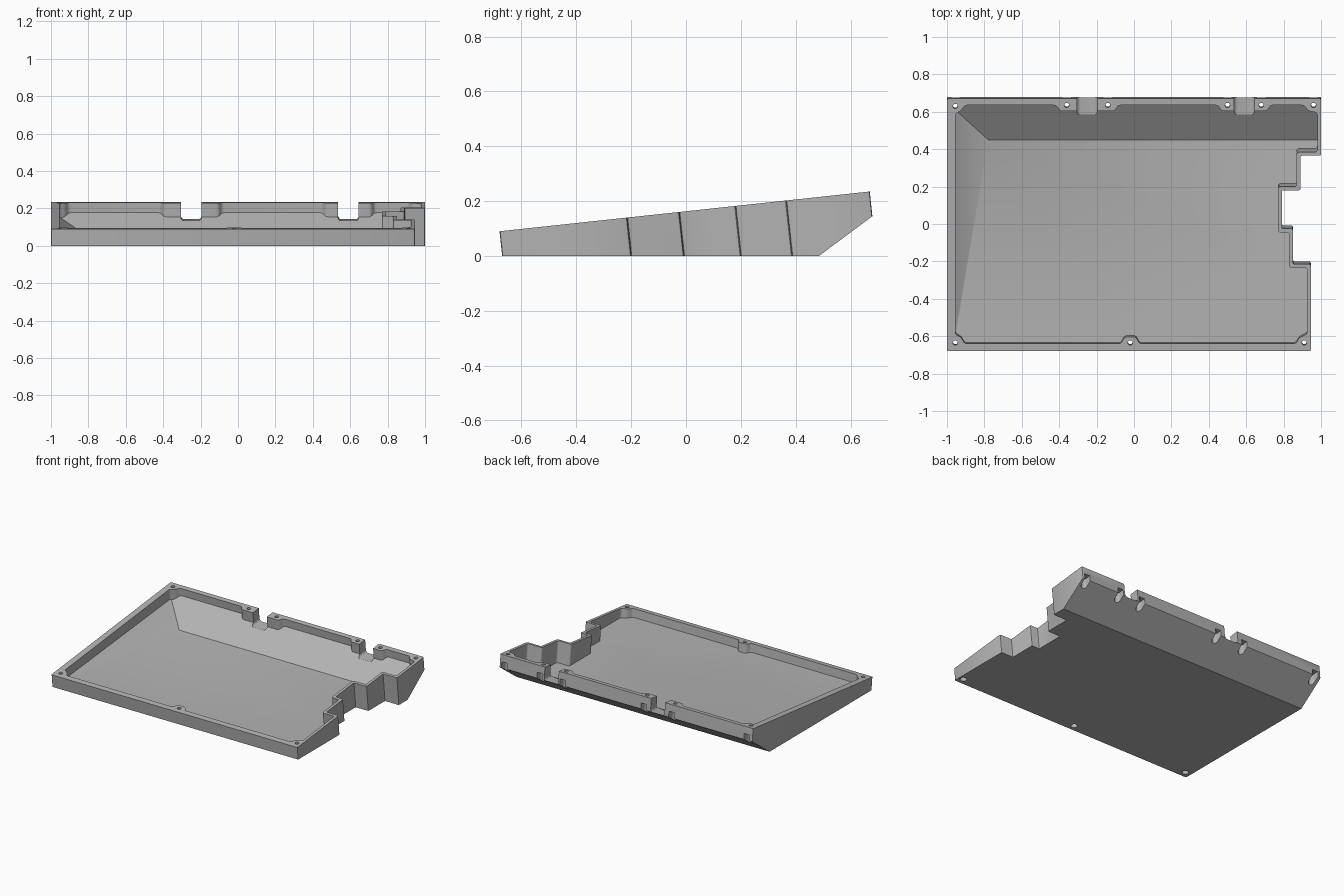
import bpy, bmesh, math
from mathutils import Matrix, Vector

if bpy.data.objects.get("Cube"):
    bpy.data.objects.remove(bpy.data.objects["Cube"])

grey = bpy.data.materials.new("grey_plastic")
GREY = (0.45, 0.45, 0.45, 1)
grey.use_nodes = True
grey.diffuse_color = GREY
grey.node_tree.nodes["Principled BSDF"].inputs["Base Color"].default_value = GREY

# Frame of the sloping rim: walls and holes run square to it
TILT = math.atan2(0.145, 1.35)
RIM = Matrix.Translation((0, 0, 0.163)) @ Matrix.Rotation(TILT, 4, 'X')


def finish(bm, name):
    bmesh.ops.recalc_face_normals(bm, faces=bm.faces)
    me = bpy.data.meshes.new(name)
    bm.to_mesh(me)
    bm.free()
    me.materials.append(grey)
    ob = bpy.data.objects.new(name, me)
    bpy.context.collection.objects.link(ob)
    return ob


def prism(name, outline, low, high, radius=0, segments=3):
    """Outline in plan, extruded square to the rim, with rounded corners."""
    bm = bmesh.new()
    k = 1 / math.cos(TILT)
    face = bm.faces.new([bm.verts.new((x, y * k, low)) for x, y in outline])
    top = bmesh.ops.extrude_face_region(bm, geom=[face])["geom"]
    bmesh.ops.translate(bm, vec=(0, 0, high - low),
                        verts=[g for g in top if isinstance(g, bmesh.types.BMVert)])
    if radius:
        edges = [e for e in bm.edges
                 if abs(e.verts[0].co.z - e.verts[1].co.z) > 0.01]
        bmesh.ops.bevel(bm, geom=edges, offset=radius, segments=segments,
                        profile=0.5, affect='EDGES', clamp_overlap=True)
    bm.transform(RIM)
    return finish(bm, name)


def half_spaces(name, planes):
    """Big block trimmed by planes given as (point, normal pointing out)."""
    bm = bmesh.new()
    bmesh.ops.create_cube(bm, size=4)
    for point, normal in planes:
        cut = bmesh.ops.bisect_plane(bm, geom=bm.verts[:] + bm.edges[:] + bm.faces[:],
                                     plane_co=point, plane_no=normal, clear_outer=True)
        edges = [g for g in cut["geom_cut"] if isinstance(g, bmesh.types.BMEdge)]
        bmesh.ops.edgeloop_fill(bm, edges=edges)
    return finish(bm, name)


def combine(target, tool, operation):
    mod = target.modifiers.new("cut", 'BOOLEAN')
    mod.operation, mod.object, mod.solver = operation, tool, 'EXACT'
    bpy.context.view_layer.update()
    graph = bpy.context.evaluated_depsgraph_get()
    mesh = bpy.data.meshes.new_from_object(target.evaluated_get(graph))
    target.modifiers.clear()
    target.data = mesh
    bpy.data.objects.remove(tool)


def circle(x, y, r, n=20):
    return [(x + r * math.cos(t * math.tau / n), y + r * math.sin(t * math.tau / n))
            for t in range(n)]


def bump(x, y, half, depth):
    """Inward swelling of the wall around screw bosses."""
    return [(x - half, y), (x - half + 0.02, y + depth),
            (x + half - 0.02, y + depth), (x + half, y)]


# Outer shell with the stepped side
steps = [(0.945, -0.215), (0.85, -0.215), (0.85, -0.025), (0.79, -0.025),
         (0.79, 0.18), (0.89, 0.18), (0.89, 0.365), (1, 0.365)]
tray = prism("tray_case", [(-1, -0.68), (0.945, -0.68)] + steps
             + [(1, 0.67), (-1, 0.67)], -0.4, 0, 0.008, 2)
slope = Vector((0, 0.145, -0.195))
combine(tray, half_spaces("underside", [((0, 0, 0), (0, 0, -1)),
                                        ((0, 0.485, 0), slope)]), 'INTERSECT')

# Cavity outline, following the wall and the bosses
T = 0.02
inner_steps = [(0.925, -0.235), (0.83, -0.235), (0.83, -0.045), (0.77, -0.045),
               (0.77, 0.2), (0.87, 0.2), (0.87, 0.385), (0.98, 0.385)]
front = [(-0.955, -0.59), (-0.925, -0.605), (-0.905, -0.64)]
front += bump(-0.02, -0.64, 0.05, 0.037)
front += [(0.865, -0.64), (0.885, -0.605), (0.925, -0.59)]
back = [(0.98, 0.595), (0.93, 0.605), (0.91, 0.635)]
for cx in (0.59, -0.25):
    half = 0.14 if cx > 0 else 0.165
    back += bump(cx, 0.635, half, -0.032)[::-1]
back += [(-0.905, 0.635), (-0.925, 0.605), (-0.955, 0.59)]
cavity = prism("cavity", front + inner_steps + back, -0.4, 0.2, 0.012)

# Floor, rear ramp and tapering side ramp
FLOOR = 0.035
a, b, c = (Vector(p) for p in ((-0.955, -0.6, FLOOR), (-0.78, 0.45, FLOOR),
                               (-0.95, 0.6, 0.15)))
side = (b - a).cross(c - a)
if side.z > 0:
    side.negate()
combine(cavity, half_spaces("floor_planes", [((0, 0, FLOOR), (0, 0, -1)),
                                             ((0, 0.45, FLOOR), slope),
                                             (a, side)]), 'INTERSECT')
combine(tray, cavity, 'DIFFERENCE')

# Connector notches in the rear wall
for cx in (-0.25, 0.59):
    bm = bmesh.new()
    bmesh.ops.create_cube(bm, size=1)
    bmesh.ops.scale(bm, vec=(0.11, 0.25, 0.293), verts=bm.verts)
    low_edges = [e for e in bm.edges if all(v.co.z < 0 for v in e.verts)
                 and abs(e.verts[0].co.y - e.verts[1].co.y) > 0.1]
    bmesh.ops.bevel(bm, geom=low_edges, offset=0.018, segments=4,
                    profile=0.5, affect='EDGES')
    bm.transform(RIM @ Matrix.Translation((cx, 0.705, 0.0535)))
    combine(tray, finish(bm, "notch"), 'DIFFERENCE')

# Screw holes with head recesses; the rear recesses open through the wall
rear = [(x, 0.635) for x in (-0.36, -0.14, 0.5, 0.68, 0.96)] + [(-0.955, 0.63)]
fore = [(-0.955, -0.635), (-0.02, -0.635), (0.91, -0.635)]
R = 0.022
for x, y in rear + fore:
    combine(tray, prism("screw_hole", circle(x, y, 0.013), -0.5, 0.1), 'DIFFERENCE')
    recess = circle(x, y, R)
    if y > 0:
        arc = [(x + R * math.cos(t), y + R * math.sin(t))
               for t in (math.pi * (1 + i / 10) for i in range(11))]
        recess = arc + [(x + R, 0.8), (x - R, 0.8)]
    combine(tray, prism("recess", recess, -0.5, -0.05), 'DIFFERENCE')

# Smooth the small rounded corners, keep the rest crisp
bpy.ops.object.select_all(action='DESELECT')
tray.select_set(True)
bpy.context.view_layer.objects.active = tray
bpy.ops.object.shade_smooth_by_angle(angle=math.radians(32))
